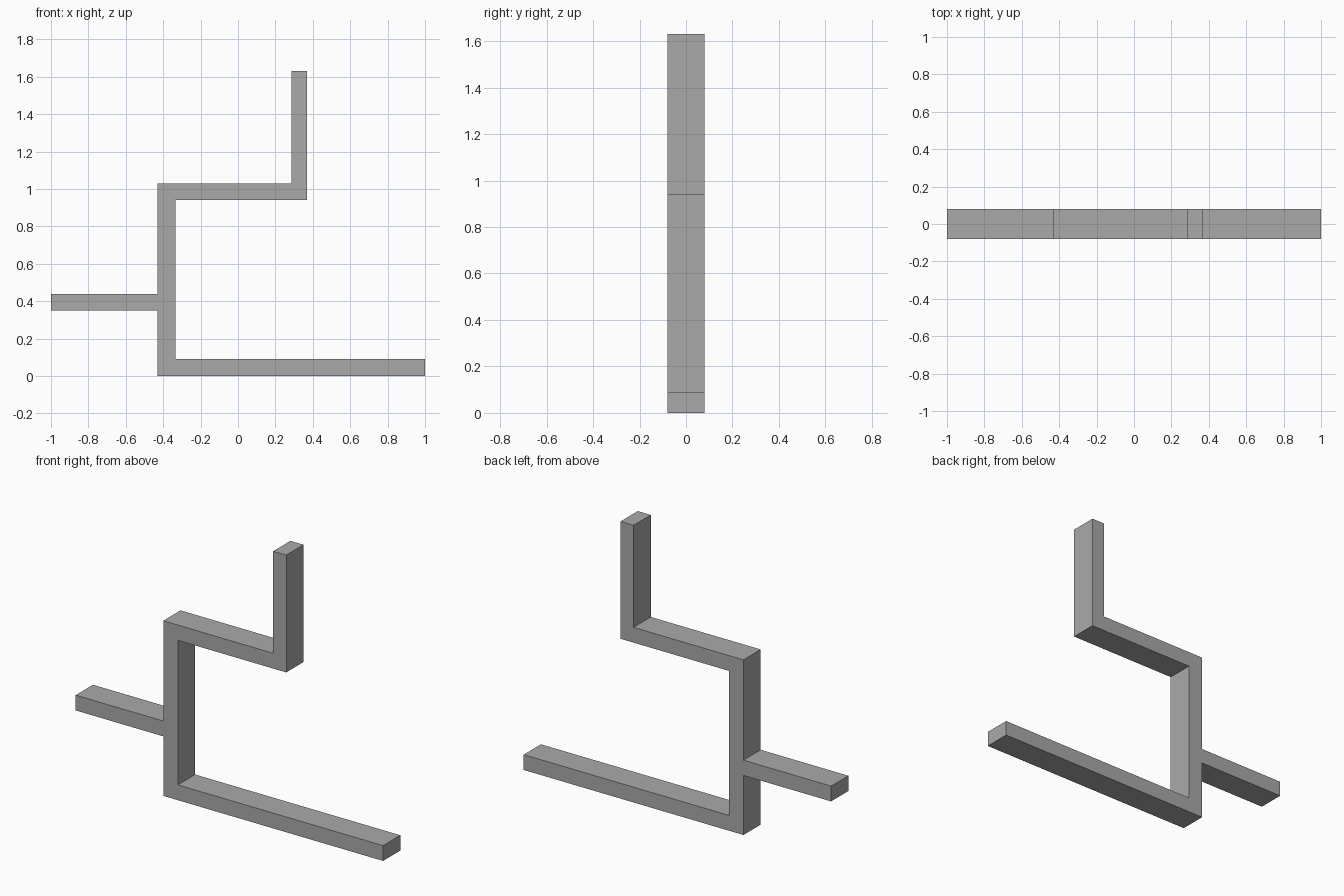
import bpy
import bmesh

if "Cube" in bpy.data.objects:
    bpy.data.objects.remove(bpy.data.objects["Cube"])

HALF_DEPTH = 0.08

# Outline of the bent bar in the x-z plane
OUTLINE = [
    (-0.43, 0.0), (1.0, 0.0), (1.0, 0.09), (-0.335, 0.09),          # bottom arm
    (-0.335, 0.94), (0.37, 0.94), (0.37, 1.63), (0.285, 1.63),      # upper arm and upright
    (0.285, 1.03), (-0.43, 1.03),                                   # post top
    (-0.43, 0.44), (-1.0, 0.44), (-1.0, 0.35), (-0.43, 0.35),       # left arm
]

grey = bpy.data.materials.new("grey")
grey.diffuse_color = (0.4, 0.4, 0.4, 1.0)
grey.use_nodes = True
grey.node_tree.nodes["Principled BSDF"].inputs["Base Color"].default_value = grey.diffuse_color


def extruded_profile(name, outline, half_depth, material):
    bm = bmesh.new()
    front = bm.faces.new([bm.verts.new((x, -half_depth, z)) for x, z in outline])
    result = bmesh.ops.extrude_face_region(bm, geom=[front], use_keep_orig=True)
    moved = [v for v in result["geom"] if isinstance(v, bmesh.types.BMVert)]
    bmesh.ops.translate(bm, verts=moved, vec=(0, 2 * half_depth, 0))
    bmesh.ops.recalc_face_normals(bm, faces=bm.faces)
    mesh = bpy.data.meshes.new(name)
    bm.to_mesh(mesh)
    bm.free()
    mesh.materials.append(material)
    obj = bpy.data.objects.new(name, mesh)
    bpy.context.collection.objects.link(obj)
    return obj


# Single branching square-cornered bar
extruded_profile("branching_bar", OUTLINE, HALF_DEPTH, grey)
